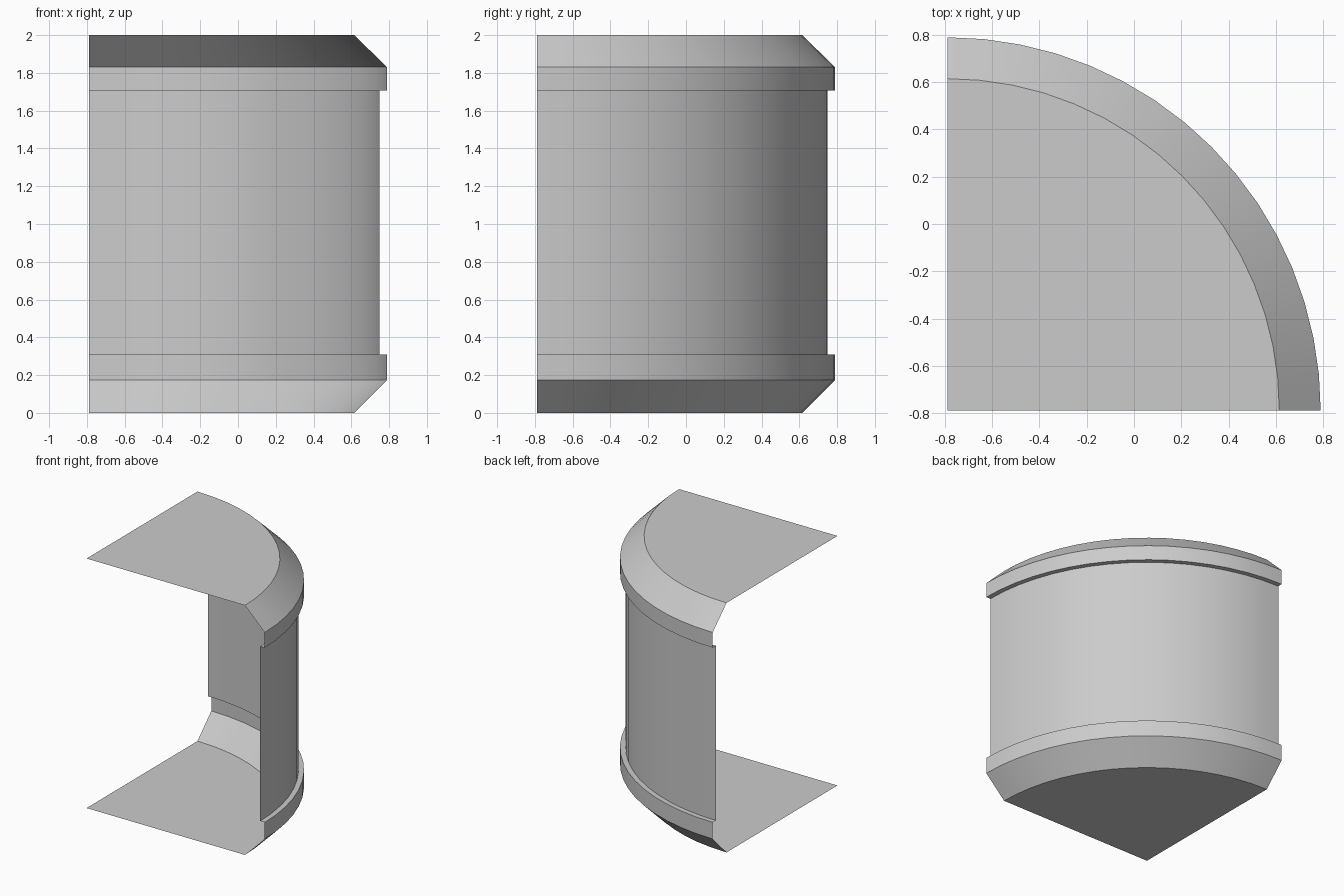
import bpy
import math

if "Cube" in bpy.data.objects:
    bpy.data.objects.remove(bpy.data.objects["Cube"])

AX = -0.79          # revolve axis sits in the front left corner
STEPS = 16          # segments in the quarter turn
R_CAP, R_BAND, R_WALL = 1.405, 1.58, 1.54


def quarter_turn(name, profile):
    """Sweep an (r, z) profile 90 degrees around the corner axis."""
    verts, rings = [], []
    axis_ids = {}
    for s in range(STEPS + 1):
        a = math.pi / 2 * s / STEPS
        ring = []
        for i, (r, z) in enumerate(profile):
            if r == 0 and i in axis_ids:
                ring.append(axis_ids[i])
                continue
            if r == 0:
                axis_ids[i] = len(verts)
            ring.append(len(verts))
            verts.append((AX + r * math.cos(a), AX + r * math.sin(a), z))
        rings.append(ring)
    faces = []
    for a, b in zip(rings, rings[1:]):
        for i in range(len(profile) - 1):
            quad = (a[i], b[i], b[i + 1], a[i + 1])
            faces.append(tuple(dict.fromkeys(quad)))
    mesh = bpy.data.meshes.new(name)
    mesh.from_pydata(verts, [], faces)
    mesh.update()
    obj = bpy.data.objects.new(name, mesh)
    bpy.context.collection.objects.link(obj)
    # smooth round the curve, sharp at the rims
    bpy.ops.object.select_all(action='DESELECT')
    obj.select_set(True)
    bpy.context.view_layer.objects.active = obj
    bpy.ops.object.shade_smooth_by_angle(angle=math.radians(30))
    return obj


# Bottom cap with chamfer, band and ledge
quarter_turn("bottom_cap", [(0, 0), (R_CAP, 0), (R_BAND, 0.175),
                            (R_BAND, 0.308), (R_WALL, 0.308)])
# Curved outer wall
quarter_turn("curved_wall", [(R_WALL, 0.308), (R_WALL, 1.708)])
# Top cap with ledge, band and chamfer
quarter_turn("top_cap", [(R_WALL, 1.708), (R_BAND, 1.708), (R_BAND, 1.83),
                         (R_CAP, 2), (0, 2)])
